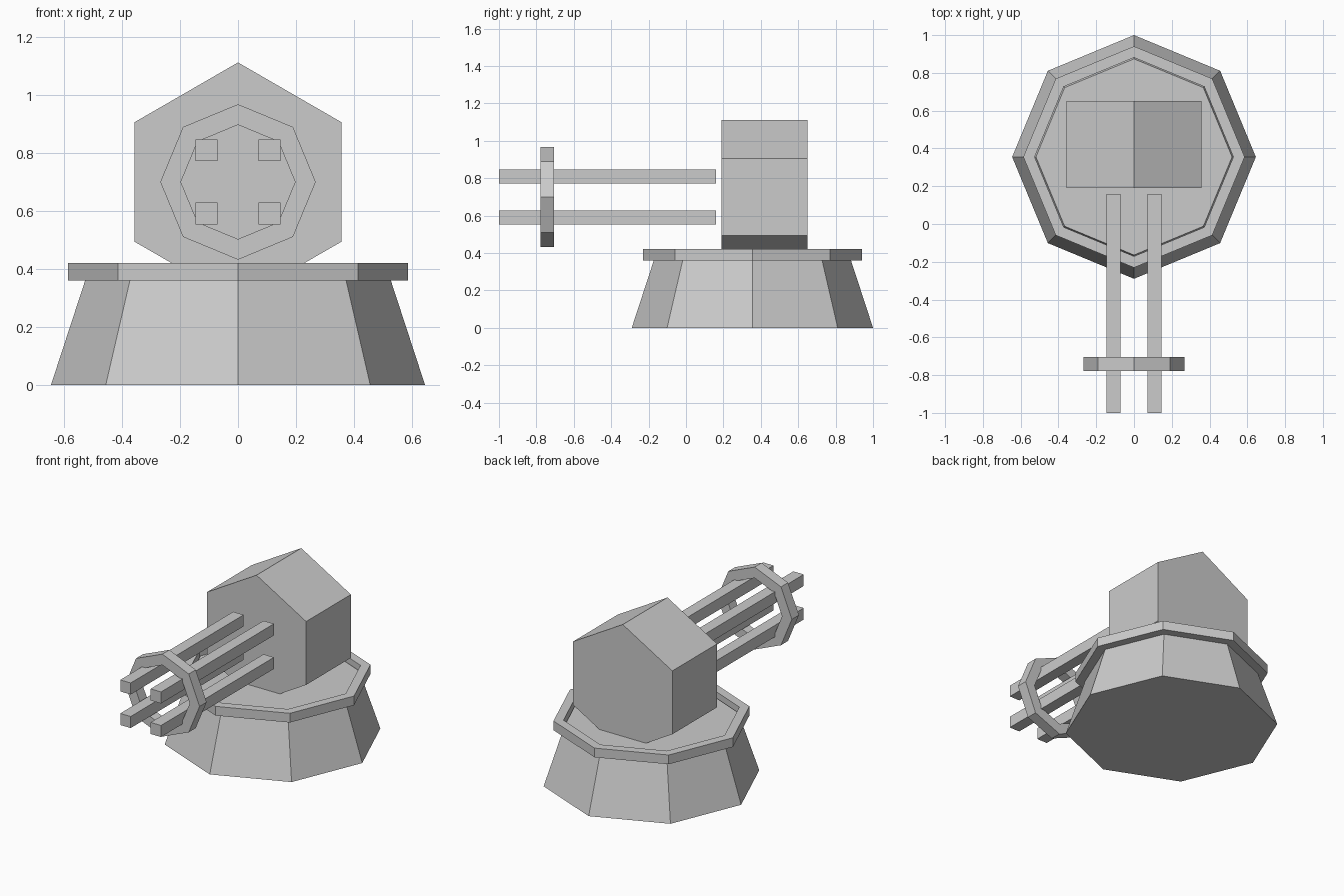
import bpy, bmesh
from math import cos, sin, pi
from mathutils import Vector

if "Cube" in bpy.data.objects:
    bpy.data.objects.remove(bpy.data.objects["Cube"])

BASE = Vector((0, 0.355, 0))   # base axis
AIM_Z = 0.70                   # height of the barrel axis


def make(name, bm):
    bmesh.ops.recalc_face_normals(bm, faces=bm.faces)
    mesh = bpy.data.meshes.new(name)
    bm.to_mesh(mesh)
    bm.free()
    ob = bpy.data.objects.new(name, mesh)
    bpy.context.collection.objects.link(ob)
    return ob


def loft(name, sides, rings, place, closed=False):
    """Join n-sided rings given as (radius, height); closed makes a hoop."""
    bm = bmesh.new()
    loops = [[bm.verts.new(place(r * cos(2 * pi * i / sides + pi / 2),
                                 r * sin(2 * pi * i / sides + pi / 2), h))
              for i in range(sides)] for r, h in rings]
    pairs = list(zip(loops, loops[1:]))
    if closed:
        pairs.append((loops[-1], loops[0]))
    for a, b in pairs:
        for i in range(sides):
            j = (i + 1) % sides
            bm.faces.new((a[i], a[j], b[j], b[i]))
    if not closed:
        bm.faces.new(loops[0])
        bm.faces.new(loops[-1])
    return make(name, bm)


def upright(a, b, h):
    return BASE + Vector((a, b, h))


def forward(a, b, h):
    return Vector((a, h, AIM_Z + b))


def hoop(ro, ri, h0, h1):
    return [(ro, h0), (ro, h1), (ri, h1), (ri, h0)]


# Tapered octagonal base and the raised rim around its top
loft("base", 8, [(0.645, 0), (0.519, 0.385)], upright)
loft("base_rim", 8, hoop(0.586, 0.526, 0.36, 0.42), upright, True)

# Hexagonal housing, sunk into the base
loft("housing", 6, [(0.412, 0.19), (0.412, 0.65)], forward)

# Octagonal hoop holding the barrels
loft("barrel_hoop", 8, hoop(0.268, 0.197, -0.777, -0.705), forward, True)

# Four square barrels
for sx, side in ((-1, "left"), (1, "right")):
    for sz, level in ((-1, "lower"), (1, "upper")):
        bm = bmesh.new()
        bmesh.ops.create_cube(bm, size=1)
        bmesh.ops.scale(bm, vec=(0.075, 1.16, 0.075), verts=bm.verts)
        bmesh.ops.translate(bm, vec=(sx * 0.109, -0.42, AIM_Z + sz * 0.109),
                            verts=bm.verts)
        make(f"barrel_{level}_{side}", bm)
